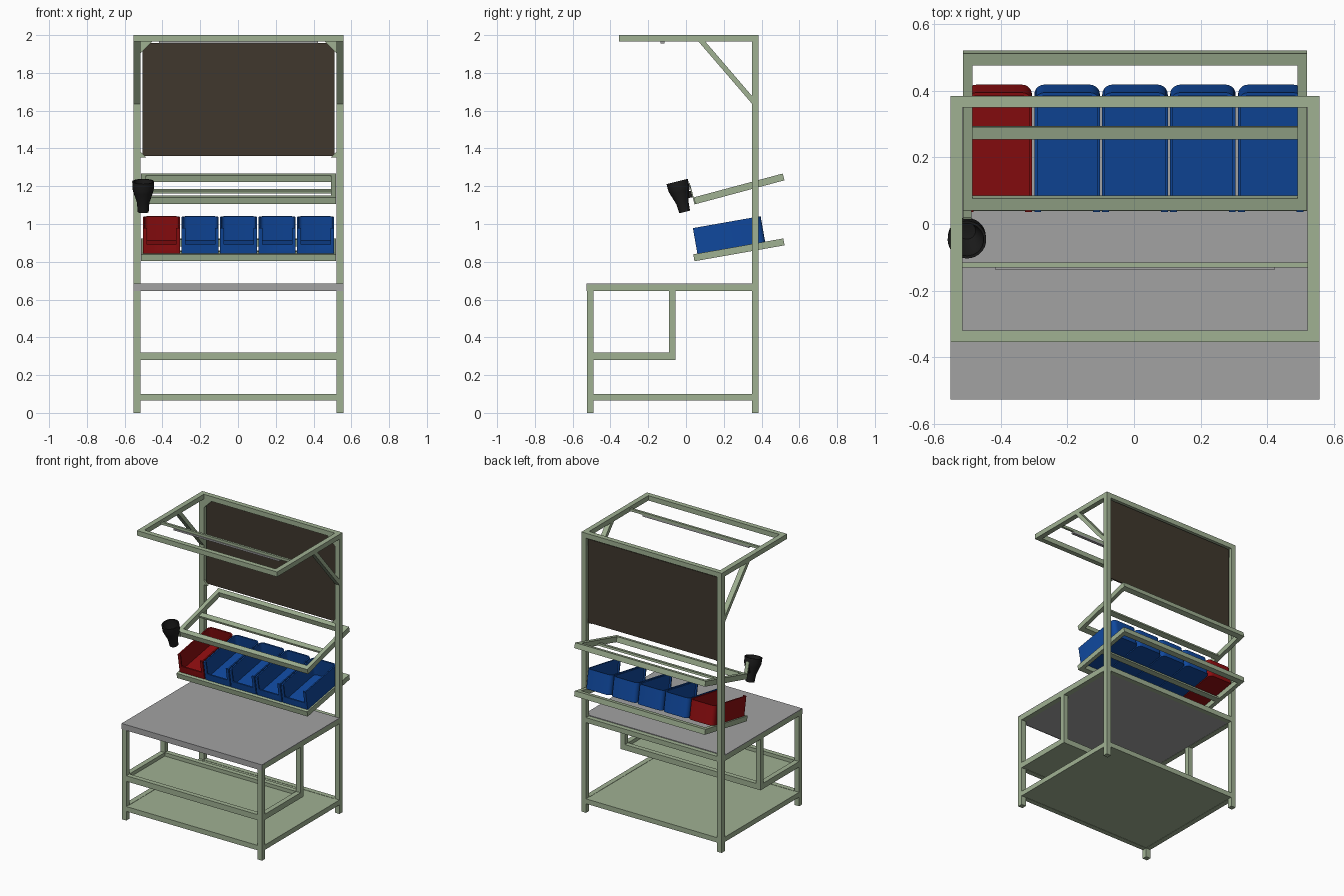
import bpy, bmesh, math
from mathutils import Matrix, Vector

if "Cube" in bpy.data.objects:
    bpy.data.objects.remove(bpy.data.objects["Cube"])

CX = 0.003            # frame centre in x
W, P = 0.555, 0.036   # half width of frame, post thickness


def mat(name, c):
    m = bpy.data.materials.new(name)
    m.diffuse_color = (*c, 1)
    m.use_nodes = True
    m.node_tree.nodes["Principled BSDF"].inputs["Base Color"].default_value = m.diffuse_color
    return m


GREEN = mat("sage_green", (0.35, 0.44, 0.29))
GREY = mat("worktop_grey", (0.36, 0.36, 0.365))
BROWN = mat("board_brown", (0.050, 0.039, 0.026))
BLUE = mat("bin_blue", (0.005, 0.065, 0.34))
RED = mat("bin_red", (0.27, 0.004, 0.005))
BLACK = mat("cup_black", (0.012, 0.012, 0.012))


def finish(name, bm, m, matrix=None, smooth=False):
    if matrix:
        bm.transform(matrix)
    bmesh.ops.recalc_face_normals(bm, faces=bm.faces)
    me = bpy.data.meshes.new(name)
    bm.to_mesh(me)
    bm.free()
    me.materials.append(m)
    ob = bpy.data.objects.new(name, me)
    bpy.context.collection.objects.link(ob)
    if smooth:
        bpy.ops.object.select_all(action='DESELECT')
        ob.select_set(True)
        bpy.context.view_layer.objects.active = ob
        bpy.ops.object.shade_smooth_by_angle(angle=math.radians(35))
    return ob


def box(name, x, y, z, m=GREEN, matrix=None):
    """Box from x, y, z ranges; x is relative to the frame centre."""
    bm = bmesh.new()
    bmesh.ops.create_cube(bm, size=1)
    for v in bm.verts:
        v.co = Vector([r[0] if c < 0 else r[1] for c, r in zip(v.co, (x, y, z))])
        v.co.x += CX
    return finish(name, bm, m, matrix)


def prism(name, x, pts, axis, m=GREEN):
    """Extrude a flat outline: axis 'x' takes (y, z) points, axis 'y' takes (x, z)."""
    bm = bmesh.new()
    rings = []
    for e in x:
        rings.append([bm.verts.new((e + CX, a, b) if axis == 'x' else (a + CX, e, b))
                      for a, b in pts])
    n = len(pts)
    bm.faces.new(rings[0])
    bm.faces.new(rings[1])
    for i in range(n):
        j = (i + 1) % n
        bm.faces.new((rings[0][i], rings[0][j], rings[1][j], rings[1][i]))
    return finish(name, bm, m)


def tilt(y, z, deg):
    return Matrix.Translation((0, y, z)) @ Matrix.Rotation(math.radians(deg), 4, 'X')


# Posts, side rails and braces on both sides
for s, side in ((-1, "left"), (1, "right")):
    xs = tuple(sorted((s * W, s * (W - P))))
    box(side + "_rear_post", xs, (0.35, 0.385), (0, 2.0))
    box(side + "_front_leg", xs, (-0.525, -0.49), (0, 0.68))
    box(side + "_worktop_rail", xs, (-0.49, 0.35), (0.645, 0.681))
    box(side + "_bottom_rail", xs, (-0.49, 0.35), (0.065, 0.1))
    box(side + "_mid_rail", xs, (-0.49, -0.055), (0.28, 0.32))
    box(side + "_mid_upright", xs, (-0.09, -0.055), (0.32, 0.645))
    box(side + "_canopy_rail", xs, (-0.32, 0.35), (1.965, 2.0))
    prism(side + "_canopy_brace", xs,
          [(0.066, 1.966), (0.102, 1.966), (0.351, 1.676), (0.351, 1.635)], 'x')
    # corner brackets of the board
    e = s * (W - P)
    for zc, d, n in ((1.966, -0.062, "upper"), (1.352, 0.03, "lower")):
        prism(side + "_" + n + "_bracket", (0.351, 0.366),
              [(e, zc), (e - s * abs(d), zc), (e, zc + d)], 'y')

# Cross rails
I = (-(W - P), W - P)
for name, y, z in (("front_bottom_rail", (-0.525, -0.49), (0.065, 0.1)),
                   ("rear_bottom_rail", (0.35, 0.385), (0.065, 0.1)),
                   ("front_mid_rail", (-0.525, -0.49), (0.28, 0.32)),
                   ("rear_mid_rail", (-0.09, -0.055), (0.28, 0.32)),
                   ("rear_worktop_rail", (0.35, 0.385), (0.645, 0.681)),
                   ("front_canopy_rail", (-0.355, -0.32), (1.965, 2.0)),
                   ("rear_canopy_rail", (0.35, 0.385), (1.965, 2.0)),
                   ("lamp_bar", (-0.131, -0.115), (1.967, 1.985))):
    full = (-W, W) if name == "front_canopy_rail" else I
    box(name, full, y, z)

# Panels
box("bottom_panel", I, (-0.49, 0.35), (0.067, 0.098))
box("mid_panel", I, (-0.49, -0.09), (0.283, 0.295))
box("worktop_core", I, (-0.526, 0.35), (0.647, 0.683), GREY)
box("worktop_sheet", (-W, W), (-0.526, 0.352), (0.681, 0.686), GREY)
box("worktop_front_edge", (-W, W), (-0.527, -0.525), (0.645, 0.686), GREY)
box("board", (-0.509, 0.509), (0.364, 0.374), (1.36, 1.957), BROWN)
box("lamp", (-0.42, 0.42), (-0.136, -0.115), (1.955, 1.967), GREY)


# Tilted open shelves
def shelf(name, M, length):
    h = 0.037
    for s, side in ((-1, "left"), (1, "right")):
        xs = tuple(sorted((s * 0.517, s * 0.489)))
        box(name + "_" + side + "_rail", xs, (0, length), (0, h), GREEN, M)
    x = (-0.489, 0.489)
    box(name + "_front_rail", x, (0, 0.037), (0, h), GREEN, M)
    box(name + "_rear_rail", x, (length - 0.037, length), (0, h), GREEN, M)
    box(name + "_mid_bar", x, (0.215, 0.253), (0, 0.014), GREEN, M)


UP, LOW = tilt(0.05, 1.105, 15), tilt(0.045, 0.803, 10)
shelf("upper_shelf", UP, 0.488)
shelf("lower_shelf", LOW, 0.484)


# Open-topped bins with a low front lip
def make_bin(name, xc, m):
    w, t, y0, y1, r = 0.0985, 0.009, 0.022, 0.386, 0.03
    z0, z1, lip, nx = 0.037, 0.174, 0.085, 0.078

    def loop(d):
        a, b, f, q = w - d, y1 - d, y0 + d, r - d
        pts = [(-a, f, z1), (-nx, f, z1), (-nx, f, lip),
               (nx, f, lip), (nx, f, z1), (a, f, z1)]
        for cx, start in ((a - q, 0), (q - a, 90)):
            for k in range(6):
                th = math.radians(start + 18 * k)
                pts.append((cx + q * math.cos(th), b - q + q * math.sin(th), z1))
        return pts

    bm = bmesh.new()
    o, i = loop(0), loop(t)
    rings = [[bm.verts.new((xc + x, y, z0)) for x, y, z in o],
             [bm.verts.new((xc + x, y, z)) for x, y, z in o],
             [bm.verts.new((xc + x, y, z)) for x, y, z in i],
             [bm.verts.new((xc + x, y, z0 + t)) for x, y, z in i]]
    n = len(o)
    for a, b in zip(rings, rings[1:]):
        for k in range(n):
            j = (k + 1) % n
            bm.faces.new((a[k], a[j], b[j], b[k]))
    bm.faces.new(rings[0])
    bm.faces.new(rings[3])
    bmesh.ops.remove_doubles(bm, verts=bm.verts, dist=0.0001)
    finish(name, bm, m, LOW, True)


for k in range(5):
    make_bin("bin_%d" % (k + 1), CX + 0.204 * (k - 2), RED if k == 0 else BLUE)

# Cup holder on the upper shelf: turned hollow profile plus its plate
box("cup_plate", (-0.517, -0.491), (-0.005, 0), (0, 0.115), GREEN, UP)
prof = [(0, 0), (0.029, 0), (0.033, 0.05), (0.052, 0.108), (0.057, 0.125), (0.058, 0.166),
        (0.05, 0.166), (0.047, 0.125), (0.026, 0.055), (0, 0.05)]
bm = bmesh.new()
vs = [bm.verts.new((r, 0, z)) for r, z in prof]
es = [bm.edges.new(p) for p in zip(vs, vs[1:])]
bmesh.ops.spin(bm, geom=vs + es, cent=(0, 0, 0), axis=(0, 0, 1),
               angle=math.tau, steps=32, use_merge=True)
bmesh.ops.remove_doubles(bm, verts=bm.verts, dist=0.0001)
finish("cup", bm, BLACK, Matrix.Translation((-0.502, 0, 0)) @ tilt(-0.007, 1.064, 14), True)
box("cup_clip", (-0.517, -0.491), (-0.03, -0.005), (0.04, 0.075), BLACK, UP)
